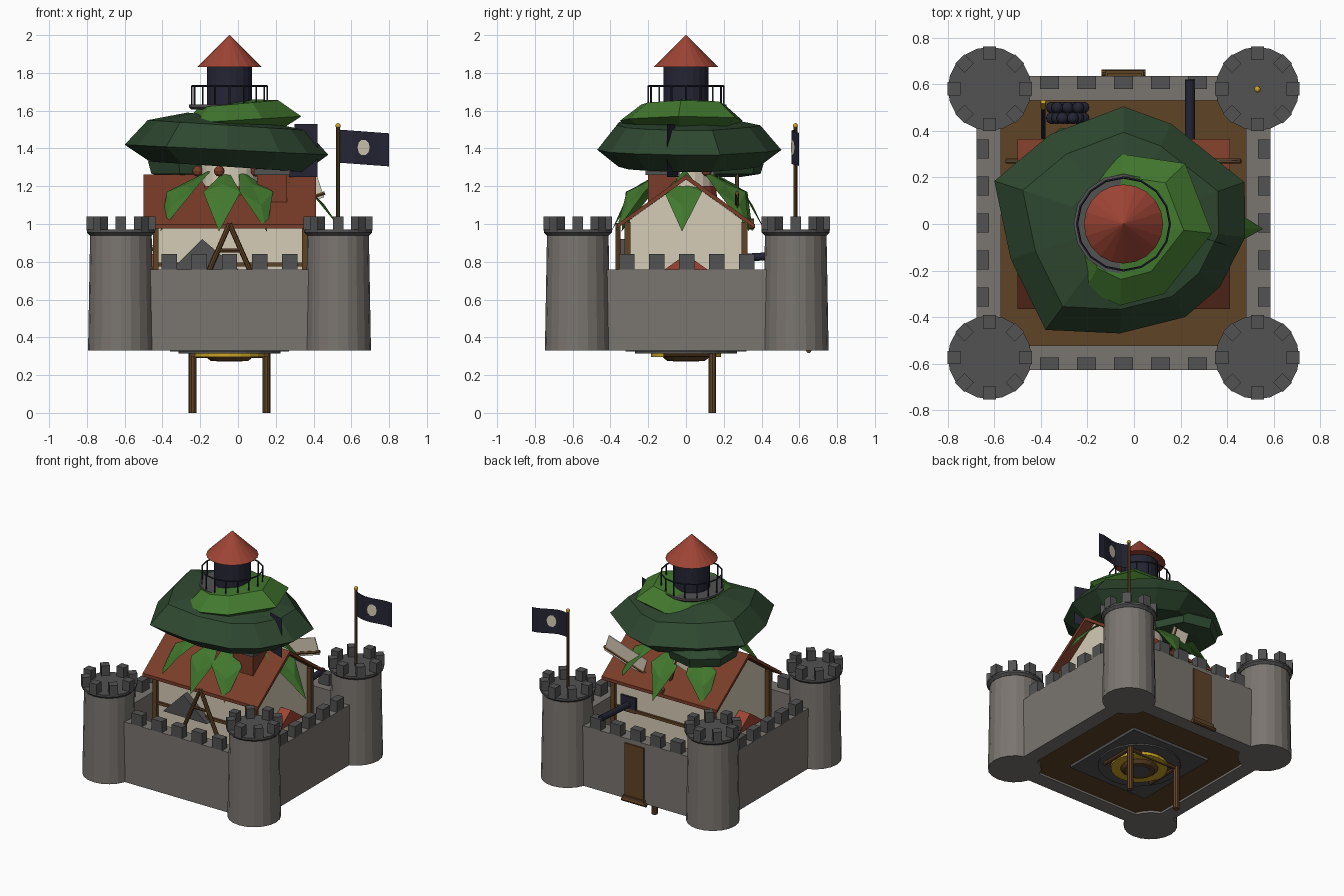
import bpy, bmesh, math
from mathutils import Vector, Matrix

if "Cube" in bpy.data.objects:
    bpy.data.objects.remove(bpy.data.objects["Cube"])

def mat(name, r, g, b):
    m = bpy.data.materials.new(name)
    lin = lambda c: ((c / 255 + 0.055) / 1.055) ** 2.4
    m.diffuse_color = (lin(r), lin(g), lin(b), 1)
    m.use_nodes = True
    m.node_tree.nodes["Principled BSDF"].inputs["Base Color"].default_value = m.diffuse_color
    return m

STONE = mat("wall stone", 122, 117, 112)
DARK = mat("dark stone", 82, 82, 82)
TILE = mat("roof tile", 122, 60, 40)
CREAM = mat("cream", 214, 204, 182)
RED = mat("red", 158, 68, 52)
DGREEN = mat("dark green", 46, 72, 48)
GREEN = mat("leaf green", 66, 120, 46)
NAVY = mat("navy", 36, 37, 52)
WOOD = mat("wood", 96, 67, 38)
GOLD = mat("gold", 205, 165, 40)
CX, CY = -0.045, 0.004

def obj(name, verts, faces, m):
    me = bpy.data.meshes.new(name)
    me.from_pydata([tuple(v) for v in verts], [], faces)
    bm = bmesh.new(); bm.from_mesh(me)
    bmesh.ops.recalc_face_normals(bm, faces=bm.faces)
    bm.to_mesh(me); bm.free()
    me.materials.append(m)
    o = bpy.data.objects.new(name, me)
    bpy.context.collection.objects.link(o)
    return o

def loft(name, rings, m):
    n = len(rings[0])
    verts = [v for r in rings for v in r]
    faces = [(k*n+i, k*n+(i+1) % n, (k+1)*n+(i+1) % n, (k+1)*n+i)
             for k in range(len(rings)-1) for i in range(n)]
    faces += [tuple(range(n))[::-1], tuple(range(n*(len(rings)-1), n*len(rings)))]
    return obj(name, verts, faces, m)

def box(name, x0, x1, y0, y1, z0, z1, m):
    q = [(x0, y0), (x1, y0), (x1, y1), (x0, y1)]
    return loft(name, [[(x, y, z) for x, y in q] for z in (z0, z1)], m)

def lathe(name, x, y, prof, m, n=20):
    return loft(name, [[(x+r*math.cos(2*math.pi*i/n), y+r*math.sin(2*math.pi*i/n), z)
                        for i in range(n)] for r, z in prof], m)

def rod(name, a, b, r, m, n=8):
    a, b = Vector(a), Vector(b)
    R = (b-a).to_track_quat('Z', 'Y').to_matrix()
    return loft(name, [[p + R @ Vector((r*math.cos(2*math.pi*i/n), r*math.sin(2*math.pi*i/n), 0))
                        for i in range(n)] for p in (a, b)], m)

def ball(name, x, y, z, r, m):
    lathe(name, x, y, [(r*max(0.05, math.sin(t*math.pi/6)), z-r*math.cos(t*math.pi/6)) for t in range(7)], m, 10)

def prism(name, pts, axis, a, b, m):
    f = (lambda p, d: (d, p[0], p[1])) if axis == 'x' else (lambda p, d: (p[0], d, p[1]))
    return loft(name, [[f(p, d) for p in pts] for d in (a, b)], m)

# castle walls and merlons
H, T = 0.632, 0.105
box("front_wall", CX-H, CX+H, CY-H, CY-H+T, 0.33, 0.76, STONE)
box("back_wall", CX-H, CX+H, CY+H-T, CY+H, 0.33, 0.76, STONE)
box("left_wall", CX-H, CX-H+T, CY-H+T, CY+H-T, 0.33, 0.76, STONE)
box("right_wall", CX+H-T, CX+H, CY-H+T, CY+H-T, 0.33, 0.76, STONE)
for k in range(-2, 3):
    for s in (-1, 1):
        c, d, e = 0.159*k, s*H, s*(H-0.055)
        lo, hi = min(d, e), max(d, e)
        box("wall_merlon", CX+c-.041, CX+c+.041, CY+lo, CY+hi, 0.76, 0.84, DARK)
        box("wall_merlon", CX+lo, CX+hi, CY+c-.041, CY+c+.041, 0.76, 0.84, DARK)

# corner towers
for sx in (-1, 1):
    for sy in (-1, 1):
        x, y = CX+sx*0.575, CY+sy*0.577
        lathe("corner_tower", x, y, [(.174, .33), (.163, .945)], STONE)
        lathe("tower_parapet", x, y, [(.165, .94), (.18, .955), (.18, .97)], DARK)
        for k in range(8):
            o = box("tower_merlon", .125, .182, -.028, .028, .965, 1.04, DARK)
            o.data.transform(Matrix.Translation((x, y, 0)) @ Matrix.Rotation(k*math.pi/4, 4, 'Z'))

# floor, underside and legs
box("courtyard_floor", CX-.53, CX+.53, CY-.53, CY+.53, .345, .37, WOOD)
box("underside_plate", -.36, .27, -.32, .32, .325, .345, DARK)
lathe("underside_disc", CX, 0, [(.27, .315), (.27, .33)], DARK)
lathe("gold_disc", CX, 0, [(.185, .295), (.185, .32)], GOLD)
lathe("wood_hub", CX, 0, [(.1, .275), (.125, .297)], WOOD)
lathe("grey_hub", CX, 0, [(.07, .272), (.07, .28)], DARK)
for x in (-.24, .15):
    rod("leg", (x, .14, 0), (x, .14, .36), .021, WOOD, 10)
    rod("leg_beam", (x, .14, .31), (x, -.12, .31), .014, WOOD)
rod("leg_crossbar", (-.24, .14, .305), (.15, .14, .305), .014, WOOD)

# back door and step
box("door", -.115, .035, .62, .647, .36, .73, WOOD)
box("door_step", -.125, .04, .63, .66, .335, .36, WOOD)
rod("step_roller", (-.14, .65, .33), (.05, .65, .33), .014, WOOD)

# house with gable ends along x
prism("house_body", [(-.3, .36), (.3, .36), (.3, 1.02), (0, 1.235), (-.3, 1.02)], 'x', -.42, .34, CREAM)
for s in (-1, 1):
    prism("house_roof", [(0, 1.235), (s*.365, .975), (s*.365, .998), (0, 1.262)], 'x', -.5, .413, TILE)
    for x in (-.435, .355):
        box("corner_post", x-.015, x+.015, s*.31-.015, s*.31+.015, .37, 1.01, WOOD)
    box("wall_beam", -.42, .34, s*.305-.01, s*.305+.01, .775, .795, WOOD)
prism("side_porch_roof", [(-.14, .74), (.14, .74), (0, .84)], 'x', -.51, .42, RED)
# front dormer and trestle
prism("front_dormer", [(-.35, .76), (.0, .76), (-.19, .92)], 'y', -.35, -.3, DARK)
for x in (-.155, .065):
    rod("trestle_leg", (-.045, -.36, 1.0), (x*1.6+.028, -.36, .6), .014, WOOD)
rod("trestle_bar", (-.11, -.36, .86), (.02, -.36, .86), .01, WOOD)
# chimney
box("chimney", .1, .26, -.2, -.05, 1.05, 1.26, TILE)
box("chimney_cap", .085, .275, -.215, -.035, 1.26, 1.29, DARK)

# lighthouse
lathe("lighthouse_shaft", CX, 0, [(.165, .9), (.14, 1.62)], CREAM)
lathe("shaft_band", CX, 0, [(.165, 1.1), (.161, 1.2)], RED)
for k in range(5):
    a = -1.9+k*1.3
    ball("fruit", CX+.17*math.cos(a), .17*math.sin(a), 1.28, .028, TILE)
lathe("gallery_floor", CX, 0, [(.2, 1.605), (.215, 1.618), (.215, 1.632)], DARK, 16)
lathe("lantern_room", CX, 0, [(.12, 1.62), (.12, 1.84)], NAVY)
lathe("lantern_roof", CX, 0, [(.17, 1.83), (.168, 1.835), (.002, 2.0)], RED)
for k in range(16):
    a = k*math.pi/8
    x, y = CX+.2*math.cos(a), .2*math.sin(a)
    rod("rail_post", (x, y, 1.63), (x, y, 1.73), .005, NAVY, 5)
    b = a+math.pi/8
    rod("top_rail", (x, y, 1.73), (CX+.2*math.cos(b), .2*math.sin(b), 1.73), .005, NAVY, 5)

# tree canopy: scaled outlines
big = [(-.045, .505), (.16, .43), (.475, .18), (.478, -.055), (.37, -.27), (.22, -.4),
       (-.06, -.47), (-.38, -.455), (-.53, -.15), (-.6, .185), (-.36, .385)]
small = [(-.05, .3), (.22, .26), (.335, -.04), (.13, -.3), (-.06, -.35), (-.21, -.28), (-.285, -.03), (-.17, .2)]
def blob(name, outline, levels, tilt, m):
    loft(name, [[(CX+(x-CX)*s, y*s, z+tilt*x) for x, y in outline] for s, z in levels], m)
blob("canopy_lower", big, [(.35, 1.31), (.76, 1.3), (1, 1.39), (.78, 1.52), (.4, 1.56)], -.05, DGREEN)
blob("canopy_upper", small, [(.8, 1.5), (1, 1.55), (.68, 1.635), (.3, 1.64)], .06, GREEN)
lathe("canopy_lobe", -.26, .18, [(.12, 1.25), (.22, 1.265), (.24, 1.33), (.15, 1.4)], DGREEN, 7)

# hanging leaves
for deg, r in ((-137, .5), (-98, .4), (-62, .42), (-2, .6), (42, .5), (88, .42), (135, .5)):
    u = Vector((math.cos(math.radians(deg)), math.sin(math.radians(deg)), 0))
    v = Vector((-u.y, u.x, 0))
    P = lambda f, w, z: Vector((CX, 0, z)) + u*r*f + v*w
    obj("leaf", [P(.25, 0, 1.29), P(.62, 0, 1.21), P(.72, .1, 1.17), P(.72, -.1, 1.17),
                 P(.84, 0, 1.1), P(1, 0, .96)],
        [(0, 1, 2), (0, 3, 1), (1, 4, 2), (1, 3, 4), (2, 4, 5), (3, 5, 4)], GREEN)

# windmill sails on the back of the house
hub = Vector((CX, .27, 1.0))
for k in range(4):
    a = math.radians(18+90*k)
    u = Vector((math.cos(a), 0, math.sin(a))); v = Vector((-u.z, 0, u.x))
    rod("sail_arm", hub, hub+u*.53, .011, WOOD, 6)
    q = [hub+u*r+v*w for r, w in ((.2, -.02), (.52, -.02), (.52, .1), (.2, .1))]
    loft("sail_cloth", [[p+Vector((0, d, 0)) for p in q] for d in (0, .006)], CREAM)
rod("sail_hub", (CX, .2, 1.0), (CX, .36, 1.0), .03, WOOD)

# cannon with porthole, ammunition and ramrod
rod("cannon", (.24, .28, .82), (.24, .62, .84), .021, NAVY, 12)
box("porthole", .18, .3, .3, .315, .77, .88, NAVY)
for lvl, n in enumerate((4, 3, 2)):
    for i in range(n):
        for j in range(2 if lvl < 2 else 1):
            ball("cannonball", -.285+(i-(n-1)/2)*.045, .455+j*.045, .41+lvl*.04, .026, NAVY)
rod("ramrod", (-.39, .37, .45), (-.39, .5, .6), .01, NAVY)
rod("ramrod_tip", (-.39, .5, .6), (-.39, .525, .63), .011, GOLD)

# flags
fx, fy = .53, .579
rod("flag_pole", (fx, fy, .96), (fx, fy, 1.515), .01, WOOD)
ball("pole_finial", fx, fy, 1.52, .014, GOLD)
def wave(t): return fy-.02*math.sin(t*5)
cols = [i/6 for i in range(7)]
edge = [(fx+t*.27, wave(t), 1.5-.02*t) for t in cols] + [(fx+t*.27, wave(t), 1.325-.02*t) for t in cols]
obj("flag", edge, [(i, i+1, i+8, i+7) for i in range(6)], NAVY)
for s in (-1, 1):
    pts = [(.5+.12*math.cos(k*math.pi/5), .043*math.sin(k*math.pi/5)) for k in range(10)]
    obj("flag_emblem", [(fx+t*.27, wave(t)+s*.004, 1.405+z) for t, z in pts], [tuple(range(10))], CREAM)
obj("dark_banner", [(.27, -.04, 1.25), (.42, -.1, 1.25), (.42, -.1, 1.53), (.3, -.06, 1.53)], [(0, 1, 2, 3)], NAVY)
